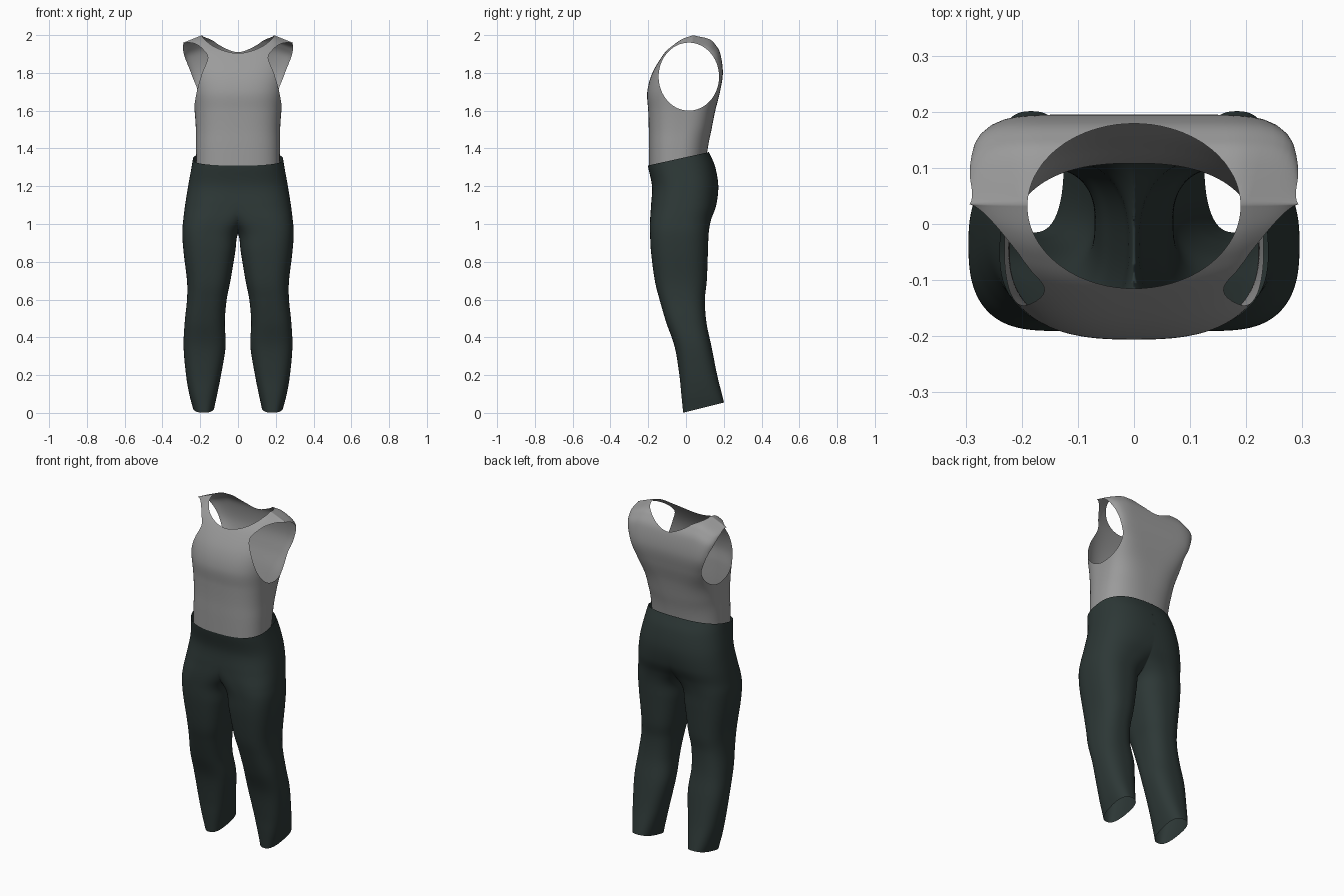
import bpy, bmesh, math

if "Cube" in bpy.data.objects:
    bpy.data.objects.remove(bpy.data.objects["Cube"])


def material(name, rgb):
    m = bpy.data.materials.new(name)
    m.diffuse_color = (*rgb, 1)
    m.use_nodes = True
    m.node_tree.nodes["Principled BSDF"].inputs["Base Color"].default_value = m.diffuse_color
    return m


def smooth_rows(keys, steps):
    """Catmull-Rom interpolation of the key cross-sections."""
    rows = []
    for i in range(len(keys) - 1):
        quad = zip(keys[max(i - 1, 0)], keys[i], keys[i + 1],
                   keys[min(i + 2, len(keys) - 1)])
        quad = list(quad)
        for k in range(steps):
            t = k / steps
            rows.append([b + 0.5 * t * (c - a + t * (2 * a - 5 * b + 4 * c - d
                         + t * (3 * (b - c) + d - a))) for a, b, c, d in quad])
    return rows + [list(keys[-1])]


def loft(keys, n_front, steps=8, sides=112, drop=0.0):
    """Tube of rounded-box rings; each key is z, x min, x max, y front, y back, back squareness."""
    bm = bmesh.new()
    rings = []
    for z, x0, x1, y0, y1, n_back in smooth_rows(keys, steps):
        ring = []
        for i in range(sides):
            a = 2 * math.pi * i / sides
            c, s = math.cos(a), math.sin(a)
            n = n_front if s < 0 else n_back
            r = (abs(c) ** n + abs(s) ** n) ** (-1 / n)
            x = (x0 + x1) / 2 + (x1 - x0) / 2 * r * c
            y = (y0 + y1) / 2 + (y1 - y0) / 2 * r * s
            slope = drop * max(0, abs(x) - 0.19) * min(1, max(0, (z - 1.6) / 0.4))
            ring.append(bm.verts.new((x, y, z - slope)))
        rings.append(ring)
    for lo, hi in zip(rings, rings[1:]):
        for i in range(sides):
            j = (i + 1) % sides
            bm.faces.new((lo[i], lo[j], hi[j], hi[i]))
    bmesh.ops.remove_doubles(bm, verts=bm.verts, dist=1e-5)
    return bm


def trim(bm, f):
    """Cut the surface along f = 0 and keep the side where f is positive."""
    val = {v: f(*v.co) for v in bm.verts}
    on = [v for v in bm.verts if abs(val[v]) < 1e-6]
    for e in list(bm.edges):
        a, b = e.verts
        fa, fb = val[a], val[b]
        if fa * fb < 0 and min(abs(fa), abs(fb)) >= 1e-6:
            on.append(bmesh.utils.edge_split(e, a, fa / (fa - fb))[1])
    bmesh.ops.connect_verts(bm, verts=on)
    dead = [v for v in bm.verts if val.get(v, 0) <= -1e-6]
    bmesh.ops.delete(bm, geom=dead, context='VERTS')


def finish(bm, name, mat):
    bmesh.ops.recalc_face_normals(bm, faces=bm.faces)
    for face in bm.faces:
        face.smooth = True
    me = bpy.data.meshes.new(name)
    bm.to_mesh(me)
    bm.free()
    me.materials.append(mat)
    ob = bpy.data.objects.new(name, me)
    bpy.context.collection.objects.link(ob)
    return ob


grey = material("grey cloth", (0.33, 0.33, 0.33))
dark = material("dark green grey cloth", (0.026, 0.039, 0.037))

# Sleeveless top: closed torso up to the shoulder ridge, then openings
top_keys = [(z, -w, w, yf, yb, n) for z, w, yf, yb, n in [
    (1.22, .220, -.195, .090, 2.5),
    (1.40, .222, -.197, .115, 2.5),
    (1.50, .223, -.197, .135, 2.8),
    (1.60, .230, -.200, .155, 3.5),
    (1.70, .243, -.205, .180, 5.5),
    (1.80, .262, -.178, .195, 8.0),
    (1.90, .285, -.118, .182, 8.0),
    (1.95, .293, -.070, .155, 7.0),
    (1.98, .295, -.025, .120, 5.0),
    (2.00, .295, .035, .035, 2.7)]]
bm = loft(top_keys, 2.7, drop=0.4)
# Hem, neck opening, arm openings
trim(bm, lambda x, y, z: z - (1.33 + 0.22 * y))
trim(bm, lambda x, y, z: (x / .19) ** 2 + ((y - .032) / .147) ** 2 - 1 if z > 1.8 else 1)
trim(bm, lambda x, y, z: ((y - .015) / .16) ** 2 + ((z - 1.78) / .18) ** 2 - 1
     if abs(x) > .1 else 1)
finish(bm, "tank_top", grey)

# Trousers: one leg that widens into the hips, halved at x = 0 and mirrored
leg_keys = [(*k, 2.5) for k in [
    (-.05, .140, .220, -.010, .225),
    (.03, .125, .240, -.018, .207),
    (.10, .110, .258, -.025, .190),
    (.20, .090, .275, -.035, .165),
    (.35, .066, .288, -.060, .135),
    (.48, .070, .282, -.105, .108),
    (.60, .060, .270, -.140, .100),
    (.70, .040, .270, -.165, .110),
    (.85, .015, .288, -.185, .116),
    (.95, -.001, .295, -.190, .120),
    (1.02, -.065, .290, -.190, .132),
    (1.10, -.180, .280, -.185, .160),
    (1.20, -.255, .264, -.180, .171),
    (1.30, -.246, .246, -.200, .155),
    (1.37, -.235, .235, -.210, .126),
    (1.44, -.226, .226, -.216, .090)]]
bm = loft(leg_keys, 2.7)
trim(bm, lambda x, y, z: z - (0.005 + 0.25 * y))
trim(bm, lambda x, y, z: 1.354 + 0.22 * y - z)
trim(bm, lambda x, y, z: x)
trousers = finish(bm, "trousers", dark)
mirror = trousers.modifiers.new("mirror", 'MIRROR')
mirror.merge_threshold = 0.001
